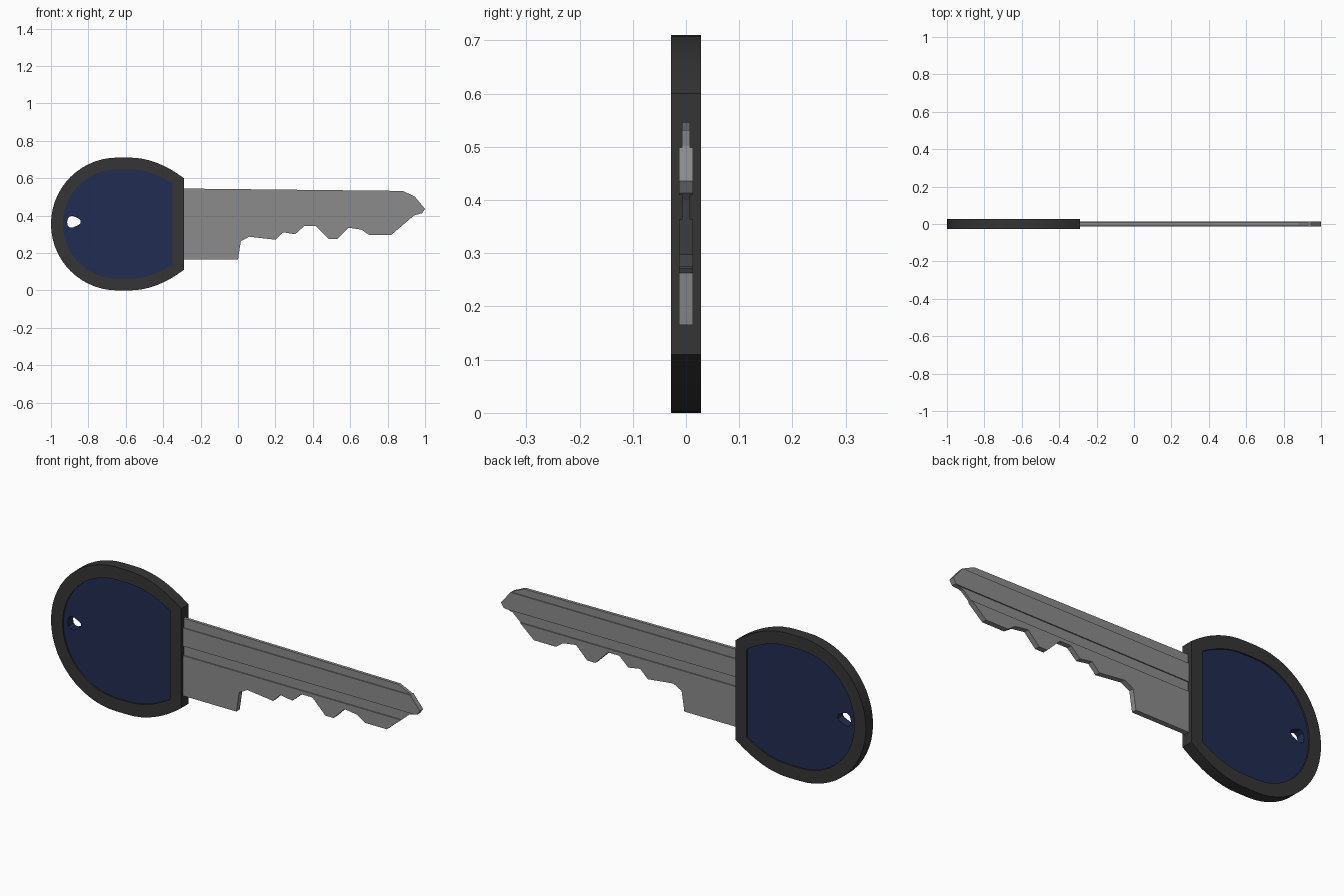
import bpy, bmesh, math

if "Cube" in bpy.data.objects:
    bpy.data.objects.remove(bpy.data.objects["Cube"])


def material(name, rgb):
    m = bpy.data.materials.new(name)
    m.diffuse_color = (*rgb, 1)
    m.use_nodes = True
    m.node_tree.nodes["Principled BSDF"].inputs["Base Color"].default_value = m.diffuse_color
    return m


dark = material("dark rubber", (0.035, 0.035, 0.035))
navy = material("navy plastic", (0.015, 0.025, 0.082))
steel = material("grey steel", (0.26, 0.26, 0.26))


def new_object(name, bm, mat):
    bmesh.ops.recalc_face_normals(bm, faces=bm.faces)
    me = bpy.data.meshes.new(name)
    bm.to_mesh(me)
    bm.free()
    me.materials.append(mat)
    ob = bpy.data.objects.new(name, me)
    bpy.context.collection.objects.link(ob)
    return ob


def prism(name, section, place, a, b, mat):
    """Closed section swept from a to b; place(u, v, w) maps to xyz."""
    bm = bmesh.new()
    ends = [[bm.verts.new(place(u, v, w)) for u, v in section] for w in (a, b)]
    for ring in ends:
        bm.faces.new(ring)
    n = len(section)
    for i in range(n):
        j = (i + 1) % n
        bm.faces.new((ends[0][i], ends[0][j], ends[1][j], ends[1][i]))
    return new_object(name, bm, mat)


def boolean(ob, tool, operation):
    mod = ob.modifiers.new("cut", 'BOOLEAN')
    mod.object, mod.operation, mod.solver = tool, operation, 'EXACT'
    bpy.context.view_layer.objects.active = ob
    bpy.ops.object.modifier_apply(modifier=mod.name)
    bpy.data.objects.remove(tool)


def smooth(ob):
    bpy.ops.object.select_all(action='DESELECT')
    ob.select_set(True)
    bpy.context.view_layer.objects.active = ob
    bpy.ops.object.shade_smooth_by_angle(angle=math.radians(30))


def along_y(u, v, w):
    return (u, w, v)


def along_x(u, v, w):
    return (w, u, v)


CZ = 0.355


def head_outline(r, end_x, drop):
    """Round on the left, gently curved shoulders, flat on the right."""
    n, m = 28, 8
    arc = [(-0.645 + r * math.cos(t), CZ + r * math.sin(t))
           for t in (math.pi / 2 + math.pi * i / n for i in range(n + 1))]
    shoulder = [(-0.58 + (end_x + 0.58) * i / m, r - drop * (i / m) ** 2)
                for i in range(m + 1)]
    return (arc + [(x, CZ - h) for x, h in shoulder]
            + [(x, CZ + h) for x, h in reversed(shoulder)])


# Head frame: ring with a rectangular section
outer = head_outline(0.355, -0.29, 0.11)
inner = head_outline(0.292, -0.35, 0.075)
bm = bmesh.new()
H = 0.028
loops = [[bm.verts.new((x, y, z)) for x, z in pts]
         for pts, y in ((outer, -H), (outer, H), (inner, H), (inner, -H))]
for k in range(4):
    p, q = loops[k], loops[(k + 1) % 4]
    for i in range(len(p)):
        j = (i + 1) % len(p)
        bm.faces.new((p[i], p[j], q[j], q[i]))
smooth(new_object("head_frame", bm, dark))

# Recessed panel with the key-ring hole
panel = prism("head_panel", head_outline(0.302, -0.34, 0.075), along_y, -0.021, 0.021, navy)
hole = [(-0.914, 0.365), (-0.908, 0.388), (-0.893, 0.399), (-0.878, 0.396),
        (-0.85, 0.383), (-0.841, 0.374), (-0.841, 0.36), (-0.85, 0.351),
        (-0.883, 0.336), (-0.899, 0.335), (-0.91, 0.345)]
boolean(panel, prism("hole_cutter", hole, along_y, -0.1, 0.1, navy), 'DIFFERENCE')
smooth(panel)

# Blade: toothed side profile
teeth = [(-0.32, 0.545), (0.88, 0.532), (0.945, 0.502), (1.0, 0.436),
         (0.985, 0.413), (0.94, 0.4), (0.82, 0.297), (0.70, 0.297),
         (0.66, 0.325), (0.59, 0.335), (0.53, 0.275), (0.485, 0.275),
         (0.415, 0.345), (0.355, 0.345), (0.305, 0.3), (0.24, 0.311),
         (0.2, 0.271), (0.06, 0.287), (0.015, 0.263), (0.0, 0.165),
         (-0.32, 0.165)]
blade = prism("blade", teeth, along_y, -0.05, 0.05, steel)

# Stepped cross-section gives the long grooves on both sides
A, B = 0.0128, 0.0075
half = [(A, 0.1), (A, 0.363), (B, 0.363), (B, 0.41), (A, 0.41),
        (A, 0.499), (B, 0.499), (B, 0.6)]
section = half + [(-y, z) for y, z in reversed(half)]
boolean(blade, prism("groove_cutter", section, along_x, -0.5, 1.2, steel), 'INTERSECT')
